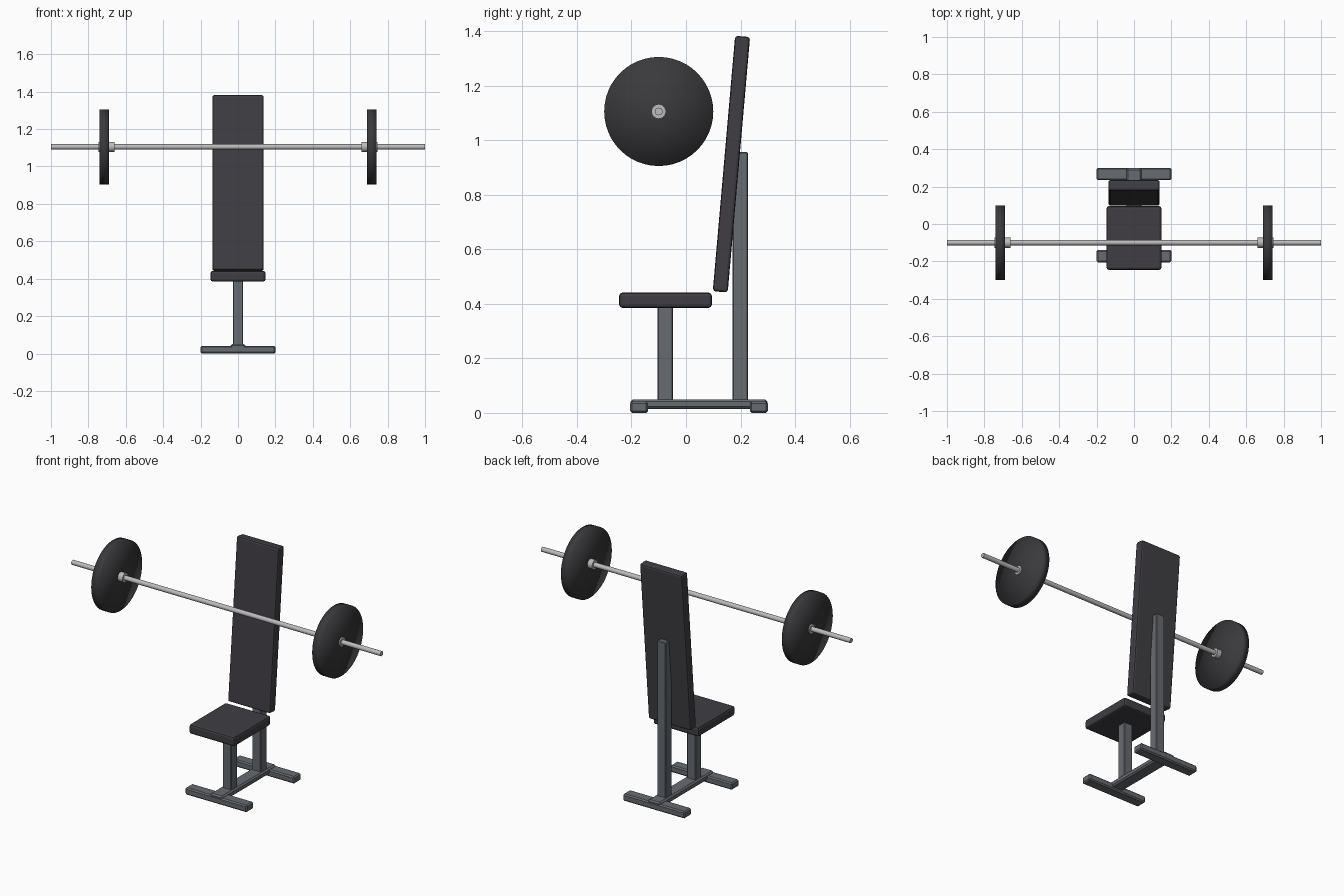
import bpy, bmesh, math
from mathutils import Matrix

if "Cube" in bpy.data.objects:
    bpy.data.objects.remove(bpy.data.objects["Cube"])


def material(name, rgb):
    m = bpy.data.materials.new(name)
    m.diffuse_color = (*rgb, 1)
    m.use_nodes = True
    m.node_tree.nodes["Principled BSDF"].inputs["Base Color"].default_value = m.diffuse_color
    return m


PAD = material("charcoal vinyl", (0.050, 0.047, 0.055))
FRAME = material("grey painted steel", (0.135, 0.145, 0.160))
PLATE = material("black iron", (0.042, 0.042, 0.046))
CHROME = material("bright steel", (0.50, 0.50, 0.50))


def finish(bm, name, mat):
    mesh = bpy.data.meshes.new(name)
    bm.to_mesh(mesh)
    bm.free()
    mesh.materials.append(mat)
    ob = bpy.data.objects.new(name, mesh)
    bpy.context.collection.objects.link(ob)
    return ob


def box(name, mat, lo, hi, bevel, segments=2, tilt=0):
    """Rounded box between two corners, tilted about x through its centre."""
    size = [b - a for a, b in zip(lo, hi)]
    bm = bmesh.new()
    bmesh.ops.create_cube(bm, size=1, matrix=Matrix.Diagonal((*size, 1)))
    bmesh.ops.bevel(bm, geom=bm.edges[:], offset=bevel, segments=segments,
                    profile=0.5, affect='EDGES')
    ob = finish(bm, name, mat)
    ob.location = [(a + b) / 2 for a, b in zip(lo, hi)]
    ob.rotation_euler.x = tilt
    return ob


def rod(name, mat, x0, x1, radius, sides, angle=None):
    """Cylinder along x on the barbell axis; fully smooth when angle is None."""
    bm = bmesh.new()
    bmesh.ops.create_cone(bm, cap_ends=True, cap_tris=angle is None, segments=sides,
                          radius1=radius, radius2=radius, depth=x1 - x0,
                          matrix=Matrix.Rotation(math.pi / 2, 4, 'Y'))
    for f in bm.faces:
        f.smooth = True
    if angle:
        for e in bm.edges:
            e.smooth = e.calc_face_angle(0) < angle
    ob = finish(bm, name, mat)
    ob.location = ((x0 + x1) / 2, -0.10, 1.105)
    return ob


# Padded seat and leaning backrest
box("seat", PAD, (-0.147, -0.245, 0.385), (0.147, 0.095, 0.441), 0.012)
box("backrest", PAD, (-0.137, 0.139, 0.442), (0.137, 0.194, 1.382), 0.01,
    tilt=math.radians(-5))

# Steel frame
box("front_post", FRAME, (-0.028, -0.104, 0.03), (0.028, -0.047, 0.388), 0.004, 1)
box("rear_post", FRAME, (-0.028, 0.17, 0.03), (0.028, 0.227, 0.956), 0.004, 1)
box("base_rail", FRAME, (-0.04, -0.203, 0.015), (0.04, 0.298, 0.05), 0.008, 1)
for name, y in (("front_foot", -0.205), ("rear_foot", 0.234)):
    box(name, FRAME, (-0.2, y, 0), (0.2, y + 0.066, 0.041), 0.007, 1)

# Barbell with mirrored weight plates and collars
rod("bar", CHROME, -1, 1, 0.014, 16, math.radians(40))
for side, s in (("left", -1), ("right", 1)):
    for part, mat, a, b, r, n, ang in (("plate", PLATE, 0.69, 0.74, 0.2, 48, None),
                                       ("collar", CHROME, 0.66, 0.747, 0.027, 16, 0.7)):
        x0, x1 = sorted((a * s, b * s))
        rod(f"{side}_{part}", mat, x0, x1, r, n, ang)
